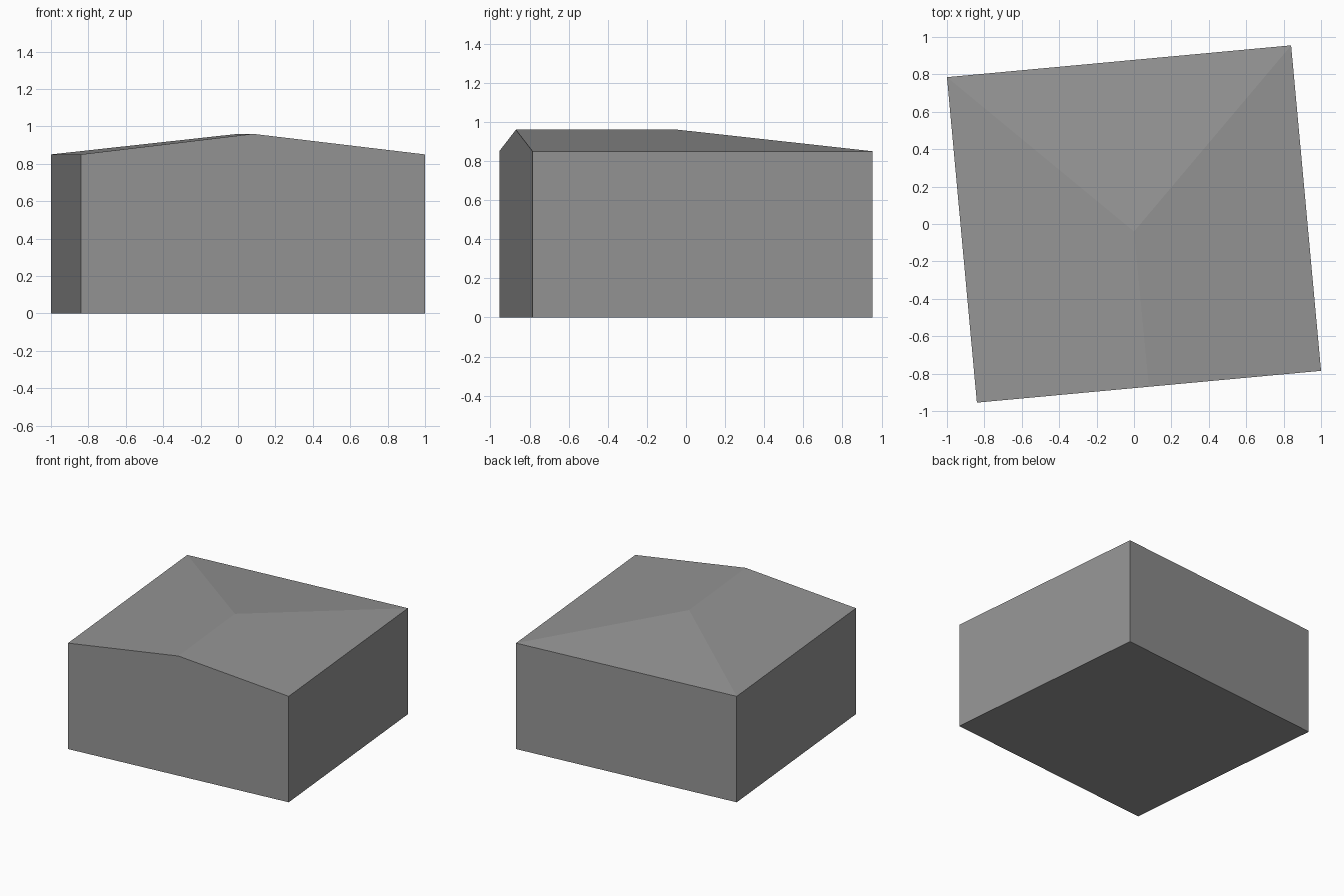
import bpy
import bmesh
from mathutils import Vector

cube = bpy.data.objects.get("Cube")
if cube:
    bpy.data.objects.remove(cube, do_unlink=True)

EAVES, RIDGE = 0.85, 0.96

# Single flat grey
grey = bpy.data.materials.new("plain_grey")
grey.use_nodes = True
colour = (0.3, 0.3, 0.3, 1)
grey.diffuse_color = colour
grey.node_tree.nodes["Principled BSDF"].inputs["Base Color"].default_value = colour

# Slightly turned footprint: front right, front left, back left, back right
footprint = [(-0.84, -0.955), (1.0, -0.785), (0.84, 0.955), (-1.0, 0.785)]

bm = bmesh.new()
base = [bm.verts.new((x, y, 0)) for x, y in footprint]
top = [bm.verts.new((x, y, EAVES)) for x, y in footprint]

# Ridge runs from the front gable to the hip point
gable = bm.verts.new((0.08, -0.87, RIDGE))
hip = bm.verts.new((0.0, -0.04, RIDGE))

# Floor and walls, with the front wall rising to the gable
bm.faces.new(base[::-1])
bm.faces.new((base[0], base[1], top[1], gable, top[0]))
for i in range(1, 4):
    j = (i + 1) % 4
    bm.faces.new((base[i], base[j], top[j], top[i]))

# Two roof slopes and the back hip
bm.faces.new((top[1], top[2], hip, gable))
bm.faces.new((top[3], top[0], gable, hip))
bm.faces.new((top[2], top[3], hip))
bmesh.ops.recalc_face_normals(bm, faces=bm.faces)

mesh = bpy.data.meshes.new("house_block")
bm.to_mesh(mesh)
bm.free()
mesh.materials.append(grey)
house = bpy.data.objects.new("house_block", mesh)
bpy.context.collection.objects.link(house)
